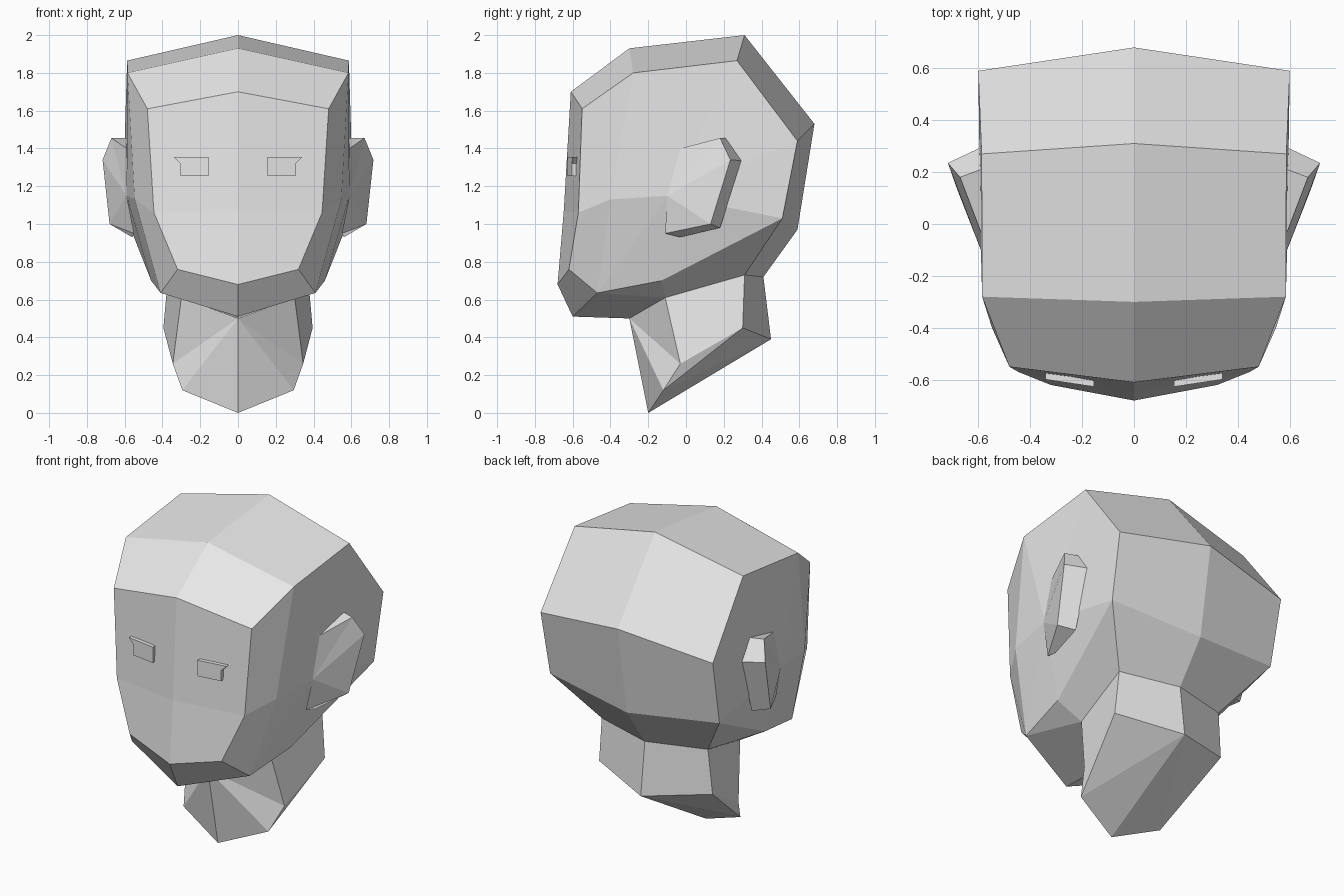
import bpy, bmesh
from mathutils import Vector

if "Cube" in bpy.data.objects:
    bpy.data.objects.remove(bpy.data.objects["Cube"])

grey = bpy.data.materials.new("plain_grey")
grey.diffuse_color = (0.8, 0.8, 0.8, 1)
grey.use_nodes = True
grey.node_tree.nodes["Principled BSDF"].inputs["Base Color"].default_value = grey.diffuse_color


def half_shell(name, points, faces, inside):
    """Flat-faced right half, turned outward from an inner point, then mirrored."""
    bm = bmesh.new()
    v = {k: bm.verts.new(p) for k, p in points.items()}
    for f in faces:
        bm.faces.new([v[k] for k in f.split()])
    bm.normal_update()
    for f in bm.faces:
        if f.normal.dot(f.calc_center_median() - Vector(inside)) < 0:
            f.normal_flip()
    mesh = bpy.data.meshes.new(name)
    bm.to_mesh(mesh)
    bm.free()
    mesh.materials.append(grey)
    ob = bpy.data.objects.new(name, mesh)
    bpy.context.collection.objects.link(ob)
    mod = ob.modifiers.new("mirror", "MIRROR")
    mod.merge_threshold = 0.001
    return ob


# Rings shared by the head and the neck
neck_top = {
    "throat": (0, -0.30, 0.50), "neck_side": (0.30, -0.11, 0.61),
    "nape_side": (0.37, 0.31, 0.73), "nape": (0, 0.41, 0.72),
}

# Head: centre line, outer edge line, and side points
head = dict(neck_top)
head.update({
    "brow": (0, -0.61, 1.70), "hair": (0, -0.30, 1.93), "crown": (0, 0.31, 2.0),
    "back": (0, 0.68, 1.53), "low_back": (0, 0.59, 0.97),
    "under": (0, -0.60, 0.51), "chin": (0, -0.68, 0.68), "nose": (0, -0.647, 1.07),
    "brow_r": (0.48, -0.55, 1.61), "hair_r": (0.585, -0.28, 1.80),
    "crown_r": (0.587, 0.27, 1.865), "back_r": (0.60, 0.59, 1.44),
    "low_back_r": (0.59, 0.51, 1.03), "jaw": (0.46, -0.13, 0.70),
    "under_r": (0.41, -0.47, 0.635), "chin_r": (0.32, -0.62, 0.76),
    "nose_r": (0.445, -0.57, 1.06), "cheek": (0.547, -0.40, 1.13),
    "temple": (0.59, -0.09, 1.15),
})
head_faces = [
    "brow hair hair_r brow_r", "hair crown crown_r hair_r",
    "crown back back_r crown_r", "back low_back low_back_r back_r",
    "low_back nape nape_side low_back_r",
    "brow brow_r nose_r nose", "nose nose_r chin_r chin",
    "chin chin_r under_r under", "under under_r neck_side throat",
    "brow_r hair_r cheek nose_r", "nose_r cheek under_r chin_r",
    "jaw low_back_r nape_side neck_side", "jaw neck_side under_r",
]
side = ["hair_r", "crown_r", "back_r", "low_back_r", "jaw", "under_r", "cheek"]
head_faces += [f"temple {a} {b}" for a, b in zip(side, side[1:] + side[:1])]
half_shell("head", head, head_faces, (0, 0, 1.2))

# Neck: slanted stump, closed underneath
neck = dict(neck_top)
neck.update({
    "tip": (0, -0.20, 0.0), "tip_r": (0.295, -0.12, 0.12),
    "mid_r": (0.345, -0.03, 0.26), "rear_r": (0.395, 0.30, 0.45),
    "rear": (0, 0.45, 0.39),
})
half_shell("neck", neck, [
    "throat tip tip_r", "throat tip_r mid_r", "throat mid_r neck_side",
    "neck_side mid_r rear_r nape_side", "nape_side rear_r rear nape",
    "tip tip_r rear", "tip_r mid_r rear_r", "tip_r rear_r rear",
], (0, 0.08, 0.45))

# Ears: outward-tilted plate with a rim behind it
ear = {
    "hub": (0.59, -0.10, 1.15), "top_front": (0.59, -0.03, 1.40),
    "top": (0.67, 0.18, 1.455), "tip": (0.717, 0.235, 1.34),
    "low": (0.68, 0.13, 1.0), "lobe": (0.55, -0.11, 0.95),
    "top_in": (0.59, 0.21, 1.455), "tip_in": (0.59, 0.295, 1.335),
    "low_in": (0.585, 0.18, 0.98), "lobe_in": (0.56, -0.03, 0.93),
}
half_shell("ear", ear, [
    "hub top_front top", "hub top tip", "hub tip low", "hub low lobe",
    "top_front top top_in", "top tip tip_in top_in",
    "tip low low_in tip_in", "low lobe lobe_in low_in",
], (0.6, 0.1, 1.2))

# Eyes: raised plates with a pointed outer corner, following the face slope
outline = [(0.155, 1.355), (0.155, 1.255), (0.305, 1.255), (0.305, 1.32), (0.34, 1.355)]
eye = {}
for i, (x, z) in enumerate(outline):
    y = -0.65 + 0.15 * x
    eye[f"f{i}"] = (x, y, z)
    eye[f"b{i}"] = (x, y + 0.04, z)
eye_faces = ["f0 f1 f2 f3", "f0 f3 f4"]
eye_faces += [f"f{i} f{(i + 1) % 5} b{(i + 1) % 5} b{i}" for i in range(5)]
half_shell("eye", eye, eye_faces, (0.24, -0.595, 1.325))
